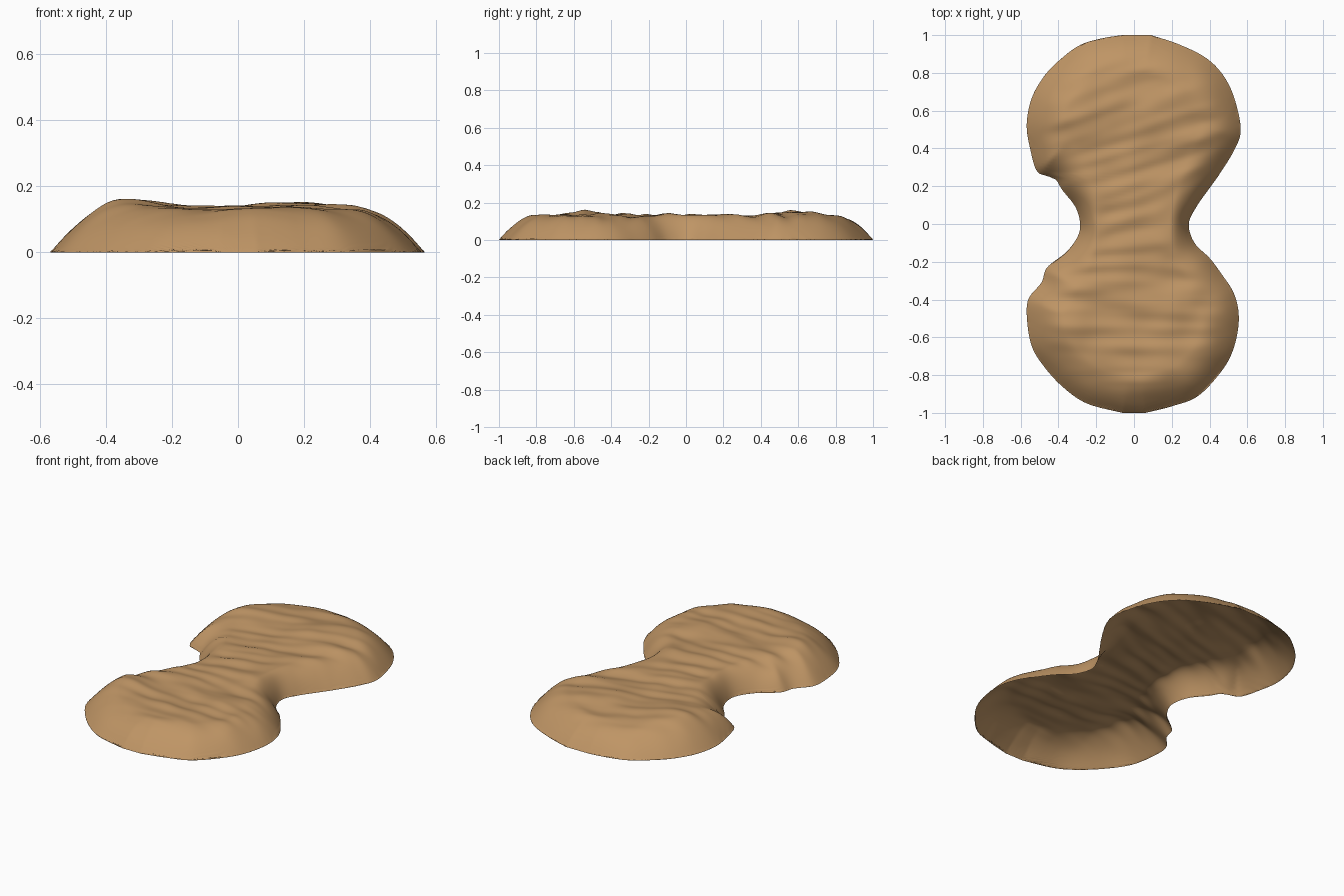
import bpy, math
from mathutils import Vector, noise, kdtree

if "Cube" in bpy.data.objects:
    bpy.data.objects.remove(bpy.data.objects["Cube"])

# Plan outline of the mound, back to front, for each side
RIGHT = [(.09, 1), (.24, .95), (.38, .88), (.47, .79), (.53, .67), (.565, .5), (.53, .39),
         (.45, .26), (.40, .19), (.33, .09), (.29, 0), (.32, -.10), (.40, -.18), (.46, -.26),
         (.53, -.37), (.555, -.5), (.53, -.65), (.47, -.77), (.34, -.91), (.20, -.965), (.06, -1)]
LEFT = [(-.06, 1), (-.16, .985), (-.28, .95), (-.38, .88), (-.47, .79), (-.54, .67), (-.568, .53),
        (-.55, .4), (-.51, .275), (-.42, .24), (-.38, .18), (-.31, .09), (-.285, 0), (-.30, -.07),
        (-.36, -.15), (-.46, -.23), (-.49, -.31), (-.56, -.4), (-.565, -.52), (-.54, -.65),
        (-.48, -.75), (-.38, -.86), (-.25, -.95), (-.06, -1)]


def spline(pts, n=16):
    """Catmull-Rom curve through the points."""
    p = [Vector(q) for q in [pts[0]] + pts + [pts[-1]]]
    out = []
    for a, b, c, d in zip(p, p[1:], p[2:], p[3:]):
        for i in range(n):
            t = i / n
            out.append(.5 * (2 * b + (c - a) * t + (2 * a - 5 * b + 4 * c - d) * t * t
                             + (3 * b - a - 3 * c + d) * t ** 3))
    return out + [p[-1]]


def x_at(curve, y):
    for a, b in zip(curve, curve[1:]):
        if a.y >= y >= b.y and a.y > b.y:
            return a.x + (b.x - a.x) * (a.y - y) / (a.y - b.y)
    return curve[-1].x


def smooth(t):
    t = max(0, min(1, t))
    return t * t * (3 - 2 * t)


left, right = spline(LEFT), spline(RIGHT)
caps = [Vector((-.06 + .15 * i / 16, 1)) for i in range(17)]
caps += [Vector((-.06 + .12 * i / 16, -1)) for i in range(17)]
rim = left + right + caps
tree = kdtree.KDTree(len(rim))
for i, p in enumerate(rim):
    tree.insert((p.x, p.y, 0), i)
tree.balance()


def height(x, y):
    """Sloped flank, flat top, cross ripples and a few broad lumps."""
    d = tree.find((x, y, 0))[2]
    w = .10 + .10 * smooth(abs(y) / .45)
    k = 1 - (1 - min(d / w, 1)) ** 1.9
    top = .131
    for cx, cy, r, a in ((-.33, -.54, .11, .034), (-.33, .58, .13, .018), (.2, .55, .2, .012)):
        top += a * math.exp(-((x - cx) ** 2 + (y - cy) ** 2) / r ** 2)
    tilt = .3 * smooth((y + .3) / .5)
    ripple = noise.noise(Vector((x * 2.6, (y - tilt * x) * 13, 3.1)))
    lump = noise.noise(Vector((x * 7, y * 7, 8.4)))
    flat = smooth((d - .04) / .15)
    return max(0, top * k + .017 * ripple * flat * (.55 if abs(y) > .72 else .55 + .45 * smooth((.72 - abs(y)) / .15))
               + .010 * lump * k)


# Mound: open shell made of rows running from left rim to right rim
ROWS, COLS = 170, 90
verts, faces = [], []
for r in range(ROWS + 1):
    y = max(-1, min(1, math.sin(math.pi / 2 * (1 - 2 * r / ROWS))))
    y = .6 * y + .4 * (1 - 2 * r / ROWS)
    xl, xr = x_at(left, y), x_at(right, y)
    for c in range(COLS + 1):
        u = .5 + .5 * math.sin(math.pi / 2 * (2 * c / COLS - 1))
        x = xl + (xr - xl) * u
        edge = r in (0, ROWS) or c in (0, COLS)
        verts.append((x, y, 0 if edge else height(x, y)))
for r in range(ROWS):
    for c in range(COLS):
        a = r * (COLS + 1) + c
        b = a + COLS + 1
        faces.append((a, b, b + 1, a + 1))

mesh = bpy.data.meshes.new("dirt_mound")
mesh.from_pydata(verts, [], faces)
mesh.shade_smooth()
mound = bpy.data.objects.new("dirt_mound", mesh)
bpy.context.collection.objects.link(mound)

mat = bpy.data.materials.new("sandy brown")
mat.diffuse_color = (.52, .30, .13, 1)
mat.use_nodes = True
mat.node_tree.nodes["Principled BSDF"].inputs["Base Color"].default_value = mat.diffuse_color
mesh.materials.append(mat)
